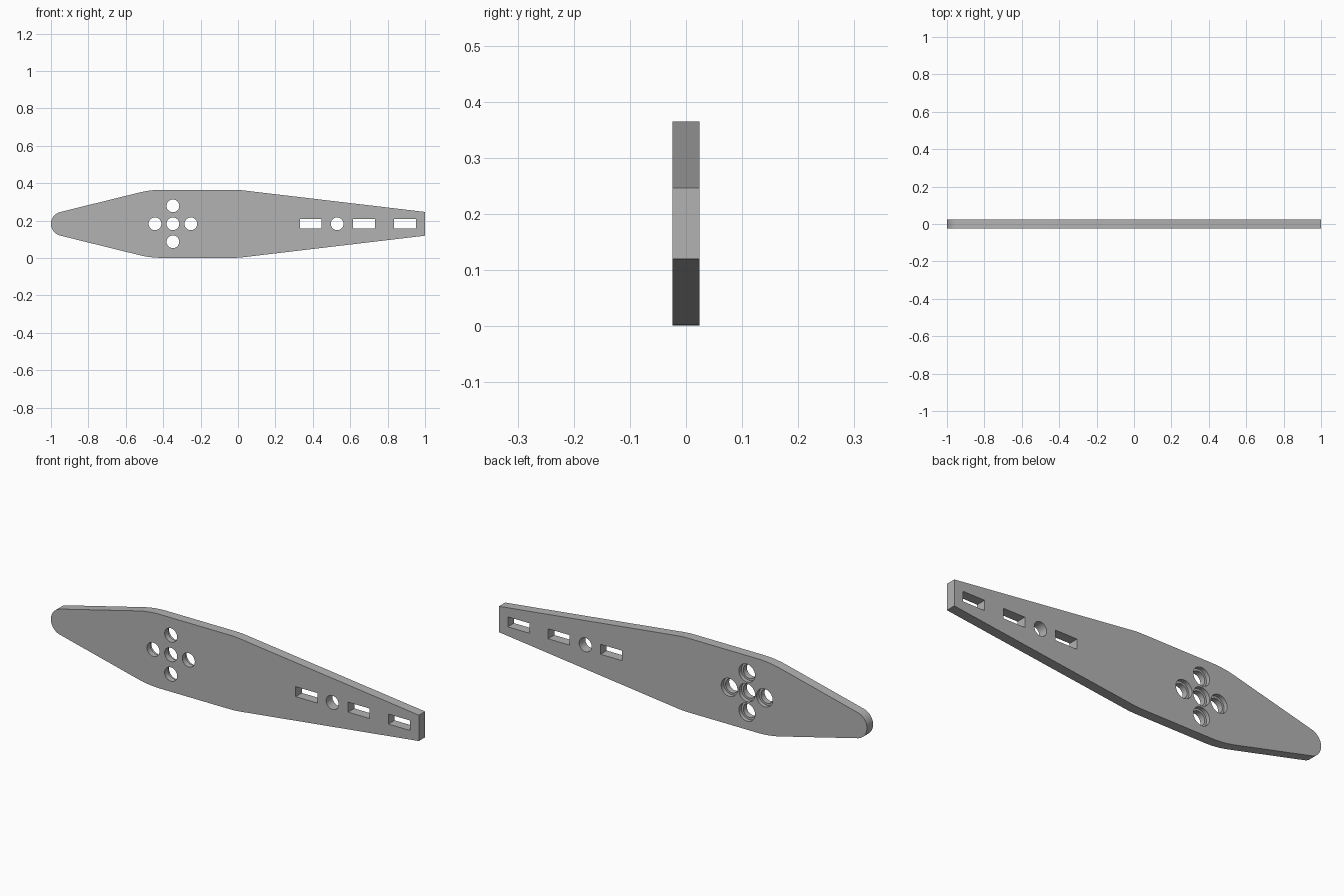
import bpy, bmesh, math
from mathutils import Vector, Matrix

if "Cube" in bpy.data.objects:
    bpy.data.objects.remove(bpy.data.objects["Cube"])

MID = 0.183        # height of the long axis
HALF = 0.024       # half the plate thickness
HOLE_R, BORE_R, BORE_DEPTH = 0.034, 0.044, 0.02

grey = bpy.data.materials.new("plate grey")
grey.use_nodes = True
grey.diffuse_color = (0.45, 0.45, 0.45, 1)
grey.node_tree.nodes["Principled BSDF"].inputs["Base Color"].default_value = grey.diffuse_color


def make_object(name, bm):
    bmesh.ops.recalc_face_normals(bm, faces=bm.faces)
    mesh = bpy.data.meshes.new(name)
    bm.to_mesh(mesh)
    bm.free()
    mesh.materials.append(grey)
    obj = bpy.data.objects.new(name, mesh)
    bpy.context.collection.objects.link(obj)
    return obj


def fillet(corner, before, after, reach, steps=8):
    """Points of a round corner whose tangents start `reach` from the corner."""
    c = Vector(corner)
    a = c + (Vector(before) - c).normalized() * reach
    b = c + (Vector(after) - c).normalized() * reach
    ts = [i / steps for i in range(steps + 1)]
    return [a * (1 - t) ** 2 + c * 2 * t * (1 - t) + b * t ** 2 for t in ts]


def add_cylinder(bm, x, z, radius, y0, y1):
    bmesh.ops.create_cone(
        bm, cap_ends=True, segments=40, radius1=radius, radius2=radius, depth=y1 - y0,
        matrix=Matrix.Translation((x, (y0 + y1) / 2, z)) @ Matrix.Rotation(math.pi / 2, 4, "X"))


def add_slot(bm, x, width, height):
    bmesh.ops.create_cube(
        bm, size=1, matrix=Matrix.Translation((x, 0, MID)) @ Matrix.Diagonal((width, 0.2, height, 1)))


# Upper half outline, from the square end to the rounded tip
end, front_shoulder, rear_shoulder, tip = (1, 0.0635), (0, 0.182), (-0.468, 0.182), (-0.95, 0.063)
upper = [Vector(end)]
upper += fillet(front_shoulder, end, rear_shoulder, 0.03)
upper += fillet(rear_shoulder, front_shoulder, tip, 0.063)
tip_r, lean = 0.065, math.radians(13.9)
for i in range(13):
    ang = math.pi / 2 + lean + (math.pi / 2 - lean) * i / 12
    upper.append(Vector((tip_r - 1 + tip_r * math.cos(ang), tip_r * math.sin(ang))))
lower = [Vector((p.x, -p.y)) for p in reversed(upper[:-1])]

# Plate body
bm = bmesh.new()
face = bm.faces.new([bm.verts.new((p.x, -HALF, MID + p.y)) for p in upper + lower])
extruded = bmesh.ops.extrude_face_region(bm, geom=[face])["geom"]
bmesh.ops.translate(bm, vec=(0, 2 * HALF, 0), verts=[v for v in extruded if isinstance(v, bmesh.types.BMVert)])
plate = make_object("arm_plate", bm)

# Through holes: cross of five, one single hole, three slots
hub_x, pitch = -0.348, 0.096
cross = [(hub_x + dx * pitch, MID + dz * pitch)
         for dx, dz in ((0, 0), (1, 0), (-1, 0), (0, 1), (0, -1))]
bm = bmesh.new()
for x, z in cross + [(0.53, MID)]:
    add_cylinder(bm, x, z, HOLE_R, -0.1, 0.1)
for x in (0.389, 0.674, 0.893):
    add_slot(bm, x, 0.117, 0.049)
holes = make_object("hole_cutter", bm)

# Counterbores on the back of the cross
bm = bmesh.new()
for x, z in cross:
    add_cylinder(bm, x, z, BORE_R, HALF - BORE_DEPTH, 0.1)
bores = make_object("counterbore_cutter", bm)

for cutter in (holes, bores):
    cutter.hide_render = True
    mod = plate.modifiers.new(cutter.name, "BOOLEAN")
    mod.operation, mod.solver, mod.object = "DIFFERENCE", "EXACT", cutter

# Apply the cuts, then drop the cutters
bpy.context.view_layer.objects.active = plate
plate.select_set(True)
for mod in list(plate.modifiers):
    bpy.ops.object.modifier_apply(modifier=mod.name)
for cutter in (holes, bores):
    bpy.data.objects.remove(cutter)
bpy.ops.object.shade_smooth_by_angle(angle=math.radians(30))
